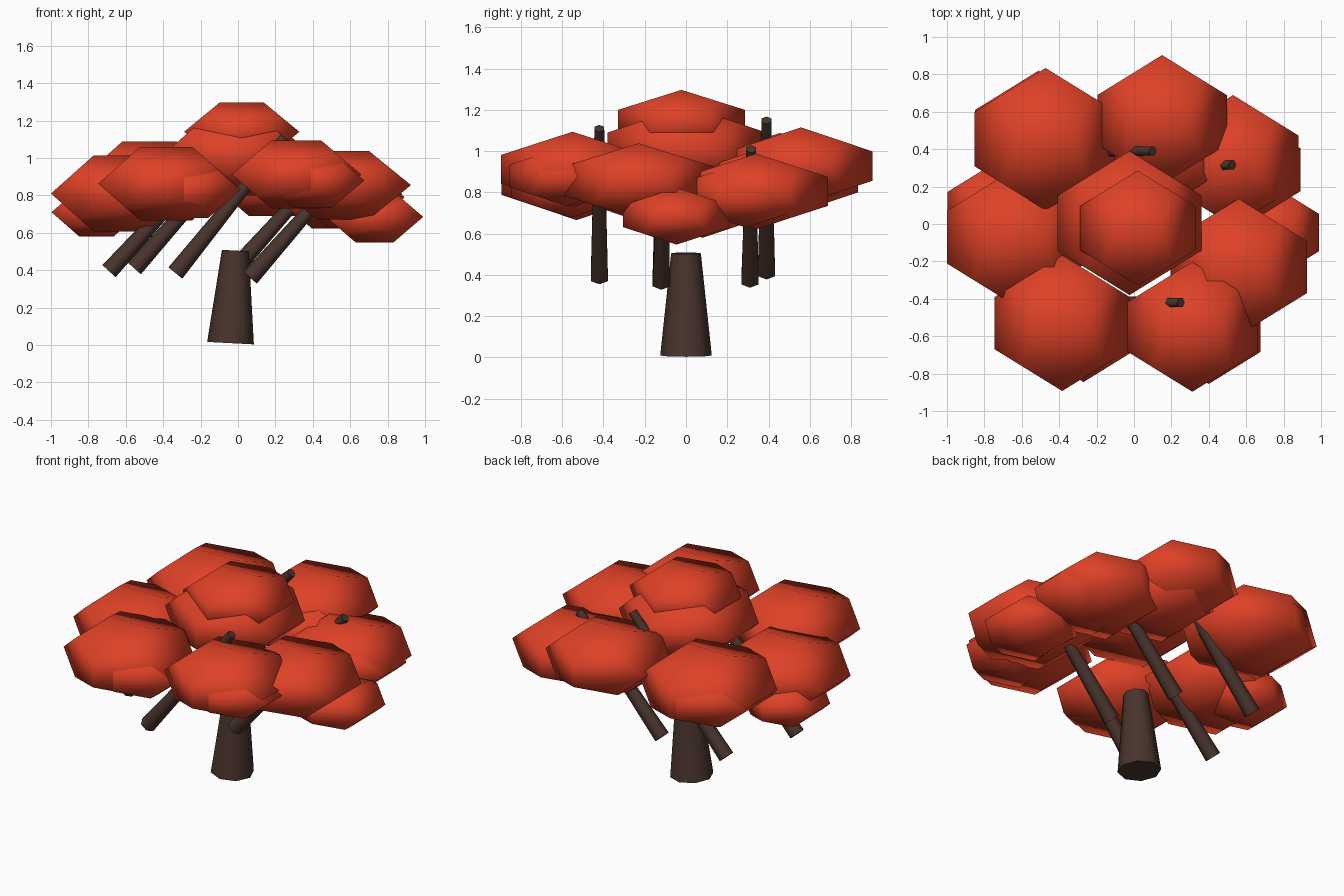
import bpy, bmesh, math
from mathutils import Vector

if "Cube" in bpy.data.objects:
    bpy.data.objects.remove(bpy.data.objects["Cube"])


def material(name, rgb):
    m = bpy.data.materials.new(name)
    m.diffuse_color = (*rgb, 1)
    m.use_nodes = True
    m.node_tree.nodes["Principled BSDF"].inputs["Base Color"].default_value = m.diffuse_color
    return m


RED = material("autumn red", (0.74, 0.053, 0.02))
BROWN = material("dark bark", (0.068, 0.034, 0.026))
PHI = (1 + 5 ** 0.5) / 2


def add_object(name, bm, mat):
    bmesh.ops.recalc_face_normals(bm, faces=bm.faces)
    mesh = bpy.data.meshes.new(name)
    bm.to_mesh(mesh)
    bm.free()
    mesh.materials.append(mat)
    ob = bpy.data.objects.new(name, mesh)
    bpy.context.collection.objects.link(ob)
    return ob


def leaf_clump(name, center, half_width, half_height):
    """Flattened dodecahedron, smooth shaded."""
    s = (-1, 1)
    pts = [(a, b, c) for a in s for b in s for c in s]
    for a in s:
        for b in s:
            pts += [(a / PHI, 0, b * PHI), (0, a * PHI, b / PHI), (a * PHI, b / PHI, 0)]
    bm = bmesh.new()
    for x, y, z in pts:
        bm.verts.new((center[0] + x * half_width / PHI,
                      center[1] + y * half_width / PHI,
                      center[2] + z * half_height / PHI))
    bmesh.ops.convex_hull(bm, input=bm.verts[:])
    bmesh.ops.dissolve_limit(bm, angle_limit=0.01, verts=bm.verts[:], edges=bm.edges[:])
    for f in bm.faces:
        f.smooth = True
    return add_object(name, bm, RED)


def limb(name, start, end, r1, r2, sides):
    """Tapered cylinder between two points."""
    a, b = Vector(start), Vector(end)
    d = b - a
    bm = bmesh.new()
    bmesh.ops.create_cone(bm, cap_ends=True, segments=sides, radius1=r1, radius2=r2, depth=d.length)
    q = d.to_track_quat('Z', 'Y')
    for v in bm.verts:
        v.co = q @ v.co + (a + b) / 2
    ob = add_object(name, bm, BROWN)
    bpy.ops.object.select_all(action='DESELECT')
    ob.select_set(True)
    bpy.context.view_layer.objects.active = ob
    bpy.ops.object.shade_smooth_by_angle(angle=math.radians(65))
    return ob


# Trunk
limb("trunk", (-0.04, 0, 0.01), (-0.014, 0, 0.505), 0.125, 0.072, 8)

# Slanted branches: base and tip
branches = [
    ((-0.69, -0.12, 0.395), (-0.08, -0.12, 1.06)),
    ((-0.555, 0.39, 0.41), (0.10, 0.39, 1.15)),
    ((-0.335, -0.42, 0.385), (0.25, -0.42, 1.11)),
    ((0.065, -0.12, 0.36), (0.61, -0.11, 0.98)),
    ((-0.05, 0.31, 0.37), (0.525, 0.315, 1.01)),
]
for i, (a, b) in enumerate(branches):
    limb(f"branch_{i + 1}", a, b, 0.048, 0.027, 6)

# Leaf clumps: centre, half width, half height
clumps = {
    "crown_lower": ((-0.024, 0.005, 1.01), 0.385, 0.21),
    "crown_upper": ((0.02, -0.022, 1.14), 0.308, 0.157),
    "back_left": ((-0.473, 0.454, 0.88), 0.38, 0.208),
    "back_left_small": ((-0.51, 0.48, 0.86), 0.34, 0.17),
    "back": ((0.15, 0.557, 0.928), 0.346, 0.187),
    "back_small": ((0.18, 0.42, 0.86), 0.32, 0.17),
    "back_right": ((0.53, 0.339, 0.805), 0.35, 0.183),
    "back_right_small": ((0.59, 0.29, 0.79), 0.30, 0.16),
    "right": ((0.56, -0.23, 0.855), 0.365, 0.183),
    "right_small": ((0.73, -0.046, 0.685), 0.26, 0.138),
    "front_right": ((0.312, -0.55, 0.912), 0.347, 0.182),
    "front_right_small": ((0.40, -0.58, 0.88), 0.275, 0.145),
    "front_left": ((-0.384, -0.53, 0.863), 0.363, 0.197),
    "front_left_small": ((-0.27, -0.56, 0.83), 0.285, 0.152),
    "left": ((-0.63, -0.07, 0.81), 0.37, 0.204),
    "left_small": ((-0.757, 0.08, 0.71), 0.24, 0.13),
}
for name, (c, w, h) in clumps.items():
    leaf_clump("leaves_" + name, c, w, h)
